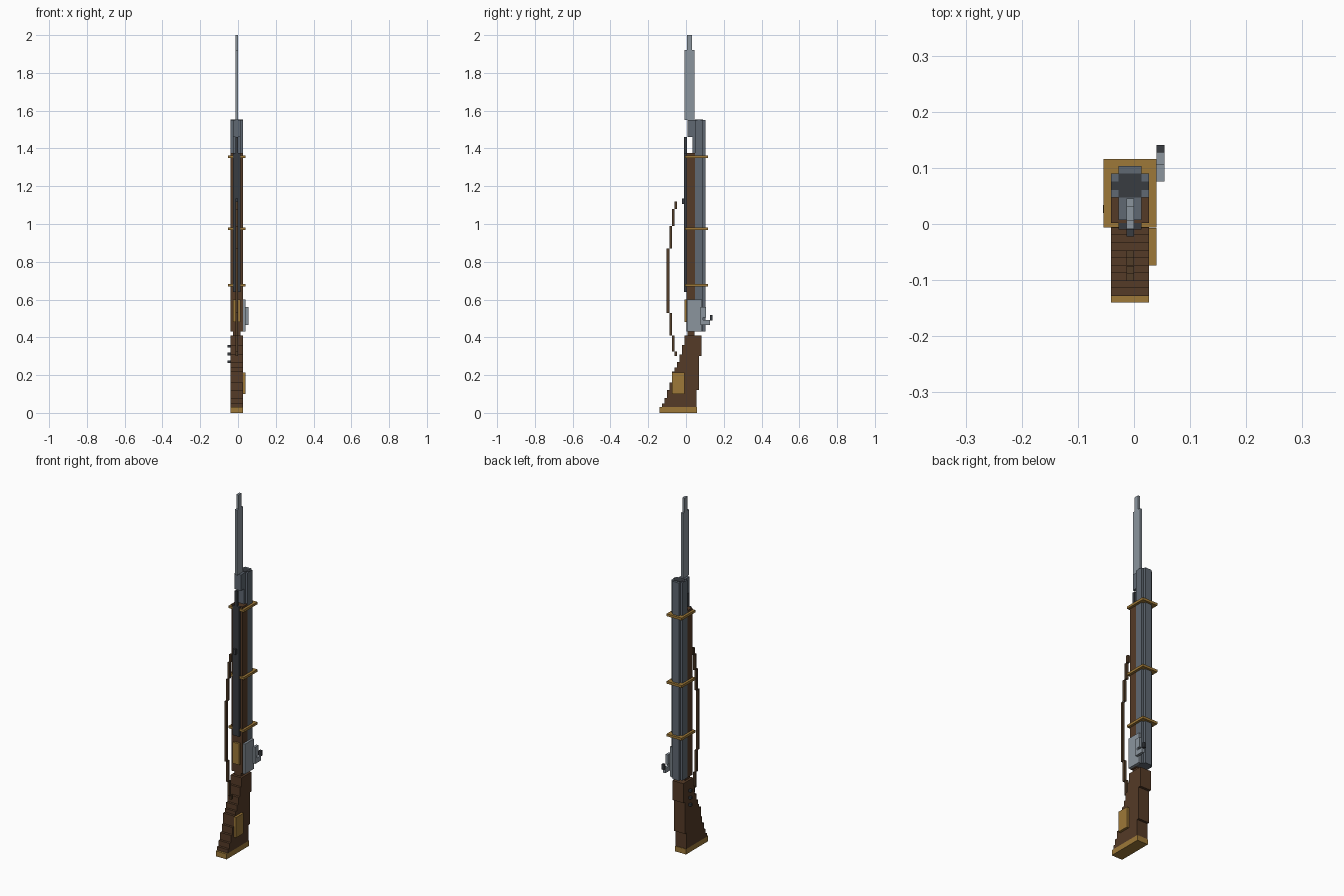
import bpy
import bmesh

if "Cube" in bpy.data.objects:
    bpy.data.objects.remove(bpy.data.objects["Cube"])

V = 0.0135        # block size
CX = -0.007       # centre line of the long parts


def material(name, rgb):
    m = bpy.data.materials.new(name)
    m.use_nodes = True
    m.diffuse_color = (*rgb, 1)
    m.node_tree.nodes["Principled BSDF"].inputs["Base Color"].default_value = (*rgb, 1)
    return m


wood = material("walnut wood", (0.09, 0.043, 0.02))
leather = material("brown leather", (0.085, 0.047, 0.022))
brass = material("brass", (0.34, 0.19, 0.04))
steel = material("blued steel", (0.115, 0.14, 0.17))
bright = material("bright steel", (0.26, 0.3, 0.34))
dark = material("dark iron", (0.04, 0.045, 0.053))


def boxes(name, mat, parts):
    """One object made of boxes given as (x0, x1, y0, y1, z0, z1)."""
    bm = bmesh.new()
    for x0, x1, y0, y1, z0, z1 in parts:
        new = bmesh.ops.create_cube(bm, size=1)["verts"]
        bmesh.ops.scale(bm, vec=(x1 - x0, y1 - y0, z1 - z0), verts=new)
        bmesh.ops.translate(bm, vec=((x0 + x1) / 2, (y0 + y1) / 2, (z0 + z1) / 2), verts=new)
    me = bpy.data.meshes.new(name)
    bm.to_mesh(me)
    bm.free()
    me.materials.append(mat)
    ob = bpy.data.objects.new(name, me)
    bpy.context.scene.collection.objects.link(ob)
    return ob


def wide(blocks):
    """Left and right edge of a centred part a number of blocks wide."""
    return CX - blocks * V / 2, CX + blocks * V / 2


# Butt and stepped stock: (front y, back y, top z) going up
boxes("butt_plate", brass, [(*wide(5), -0.14, 0.058, 0, 0.03)])
steps = [(-0.128, 0.055, 0.05), (-0.114, 0.055, 0.08), (-0.101, 0.055, 0.12),
         (-0.087, 0.068, 0.16), (-0.074, 0.068, 0.22), (-0.06, 0.068, 0.24),
         (-0.047, 0.068, 0.27), (-0.034, 0.068, 0.30), (-0.034, 0.082, 0.31),
         (-0.02, 0.082, 0.36), (-0.007, 0.082, 0.41)]
stock, base = [], 0.03
for y0, y1, top in steps:
    stock.append((*wide(5), y0, y1, base, top))
    base = top
boxes("stock", wood, stock)
boxes("patch_box", brass, [(0.027, 0.04, -0.074, -0.007, 0.10, 0.215)])
boxes("stock_screws", dark, [(-0.055, -0.04, 0.02, 0.034, z, z + V) for z in (0.265, 0.305, 0.345)])

# Forend with the ramrod along its front
boxes("wrist", wood, [(*wide(3), 0.007, 0.045, 0.41, 0.44)])
boxes("forend", wood, [(*wide(5), 0.002, 0.047, 0.43, 1.375)])
boxes("trigger_guard", brass, [(*wide(3), -0.009, 0.004, 0.48, 0.60)])
boxes("ramrod", dark, [(*wide(3), -0.01, 0.002, 0.64, 1.375),
                       (*wide(1), -0.01, 0.004, 1.375, 1.46)])

# Barrel with a cross-shaped section, and its muzzle block
boxes("barrel", steel, [(*wide(3), 0.034, 0.103, 0.43, 1.55),
                        (*wide(5), 0.047, 0.09, 0.43, 1.55)])
boxes("bayonet_socket", steel, [(*wide(3), 0.007, 0.034, 1.46, 1.55)])
boxes("bore", dark, [(*wide(3), 0.047, 0.09, 1.55, 1.552),
                     (*wide(5), 0.061, 0.076, 1.55, 1.552)])

# Bayonet
boxes("bayonet", bright, [(*wide(1), -0.009, 0.045, 1.55, 1.92),
                          (*wide(1), 0.005, 0.031, 1.92, 2.0)])

# Barrel bands
boxes("barrel_bands", brass, [(*wide(7), -0.006, 0.116, z, z + V) for z in (0.67, 0.968, 1.35)])

# Lock plate, hammer and its spur
boxes("lock_plate", bright, [(0.027, 0.04, 0.005, 0.085, 0.43, 0.60)])
boxes("hammer", bright, [(0.04, 0.0545, 0.076, 0.106, 0.505, 0.56),
                         (0.04, 0.0545, 0.076, 0.128, 0.465, 0.492),
                         (0.04, 0.0545, 0.076, 0.09, 0.49, 0.506)])
boxes("hammer_spur", dark, [(0.04, 0.0545, 0.127, 0.141, 0.488, 0.518)])

# Sling: stepped strap from the stock up to the swivel
strap = [(-0.061, 0.30, 0.325), (-0.074, 0.325, 0.41), (-0.088, 0.41, 0.53),
         (-0.102, 0.53, 0.87), (-0.088, 0.87, 0.99), (-0.074, 0.99, 1.08),
         (-0.061, 1.08, 1.12)]
boxes("sling", leather, [(*wide(1), y, y + V, z0, z1) for y, z0, z1 in strap])
boxes("sling_swivel", dark, [(*wide(1), -0.022, -0.009, 1.105, 1.135)])
